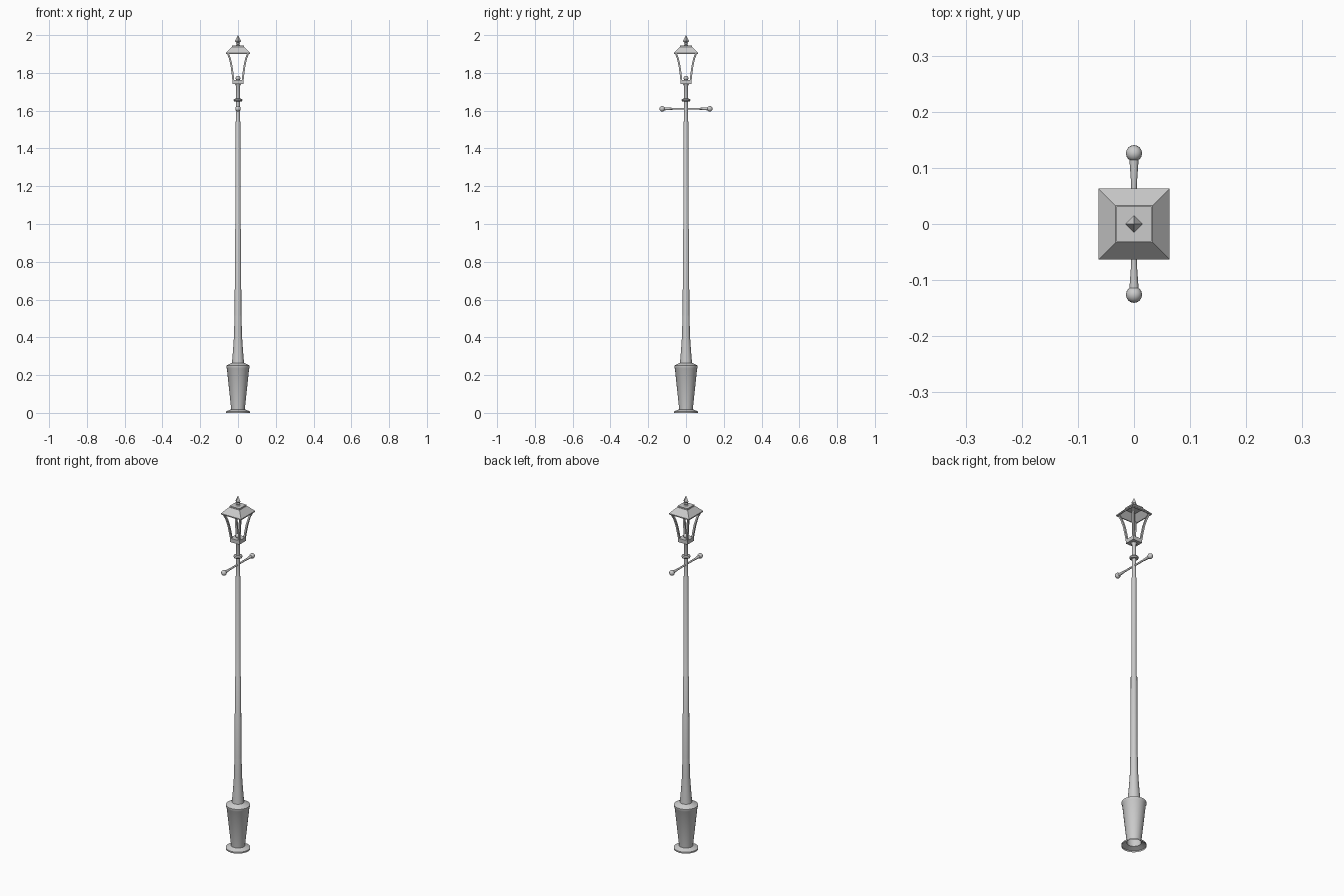
import bpy, bmesh, math
from mathutils import Matrix, Vector

if "Cube" in bpy.data.objects:
    bpy.data.objects.remove(bpy.data.objects["Cube"])


def finish(name, bm, smooth=True):
    mesh = bpy.data.meshes.new(name)
    bmesh.ops.recalc_face_normals(bm, faces=bm.faces)
    bm.to_mesh(mesh)
    bm.free()
    ob = bpy.data.objects.new(name, mesh)
    bpy.context.collection.objects.link(ob)
    if smooth:
        bpy.ops.object.select_all(action='DESELECT')
        ob.select_set(True)
        bpy.context.view_layer.objects.active = ob
        bpy.ops.object.shade_smooth_by_angle(angle=math.radians(35))
    return ob


def lathe(name, profile, sides=16, turn=0.0, caps=(False, False), matrix=None, smooth=True):
    """Stack rings of (radius, height) around z."""
    bm = bmesh.new()
    rings = []
    for r, z in profile:
        if r == 0:
            rings.append([bm.verts.new((0, 0, z))] * sides)
        else:
            rings.append([bm.verts.new((r * math.cos(turn + math.tau * i / sides),
                                        r * math.sin(turn + math.tau * i / sides), z))
                          for i in range(sides)])
    for a, b in zip(rings, rings[1:]):
        for i in range(sides):
            j = (i + 1) % sides
            bm.faces.new(list(dict.fromkeys((a[i], a[j], b[j], b[i]))))
    for cap, ring in zip(caps, (rings[0], rings[-1])):
        if cap:
            bm.faces.new(ring)
    if matrix:
        bm.transform(matrix)
    return finish(name, bm, smooth)


def square(name, profile, caps=(False, False)):
    """Square stack given as (half width, height)."""
    return lathe(name, [(r * math.sqrt(2), z) for r, z in profile], 4, math.pi / 4, caps, smooth=False)


def ball(name, centre, radius):
    bm = bmesh.new()
    bmesh.ops.create_uvsphere(bm, u_segments=16, v_segments=10, radius=radius,
                              matrix=Matrix.Translation(centre))
    return finish(name, bm)


# Foot plate and flared pedestal, open underneath
lathe("pedestal", [(0.063, 0), (0.063, 0.008), (0.036, 0.019), (0.059, 0.235),
                   (0.062, 0.24), (0.062, 0.25), (0.032, 0.265)], 24)

# Stepped, tapering pole
lathe("pole", [(0.032, 0.263), (0.025, 0.35), (0.0205, 0.42), (0.019, 0.51), (0.0175, 0.52),
               (0.0165, 0.97), (0.0135, 0.975), (0.0125, 1.54), (0.0105, 1.545),
               (0.0105, 1.73), (0.015, 1.74)], 16)

# Collar ring
lathe("collar", [(0.010, 1.648), (0.021, 1.65), (0.024, 1.656), (0.021, 1.662), (0.010, 1.664)], 16)

# Ladder bar with flared ends and balls
for side, label in ((1, "back"), (-1, "front")):
    turn = Matrix.Translation((0, 0, 1.61)) @ Matrix.Rotation(-side * math.pi / 2, 4, 'X')
    lathe("ladder_bar_" + label, [(0.005, 0), (0.005, 0.07), (0.008, 0.112), (0.008, 0.12)],
          12, matrix=turn)
    ball("ladder_knob_" + label, (0, side * 0.126, 1.61), 0.0145)

# Lantern seat and lamp
square("lantern_seat", [(0.029, 1.74), (0.029, 1.762)], (True, True))
ball("lamp", (0, 0, 1.772), 0.013)

# Four curved corner posts
path = [(0.024, 1.755), (0.028, 1.79), (0.034, 1.835), (0.042, 1.872), (0.053, 1.903)]
for k in range(4):
    sx, sy = (1, 1, -1, -1)[k], (1, -1, -1, 1)[k]
    bm = bmesh.new()
    w = 0.005
    rings = [[bm.verts.new((sx * c + dx, sy * c + dy, z))
              for dx, dy in ((-w, -w), (w, -w), (w, w), (-w, w))] for c, z in path]
    for a, b in zip(rings, rings[1:]):
        for i in range(4):
            bm.faces.new((a[i], a[(i + 1) % 4], b[(i + 1) % 4], b[i]))
    bm.faces.new(rings[0])
    bm.faces.new(rings[-1])
    finish("corner_post_%d" % (k + 1), bm, False)

# Hollow roof with a small square cap
square("roof", [(0.058, 1.9), (0.063, 1.9), (0.063, 1.906), (0.033, 1.938),
                (0.031, 1.938), (0.031, 1.945)], (False, True))
square("roof_lining", [(0.058, 1.9), (0.03, 1.932)], (False, True))

# Finial: round stem and collar under a four-sided point
lathe("finial_stem", [(0.012, 1.944), (0.007, 1.95), (0.011, 1.954), (0.006, 1.96)], 12)
lathe("finial_point", [(0.005, 1.956), (0.016, 1.968), (0, 2.0)], 4, caps=(True, False), smooth=False)
